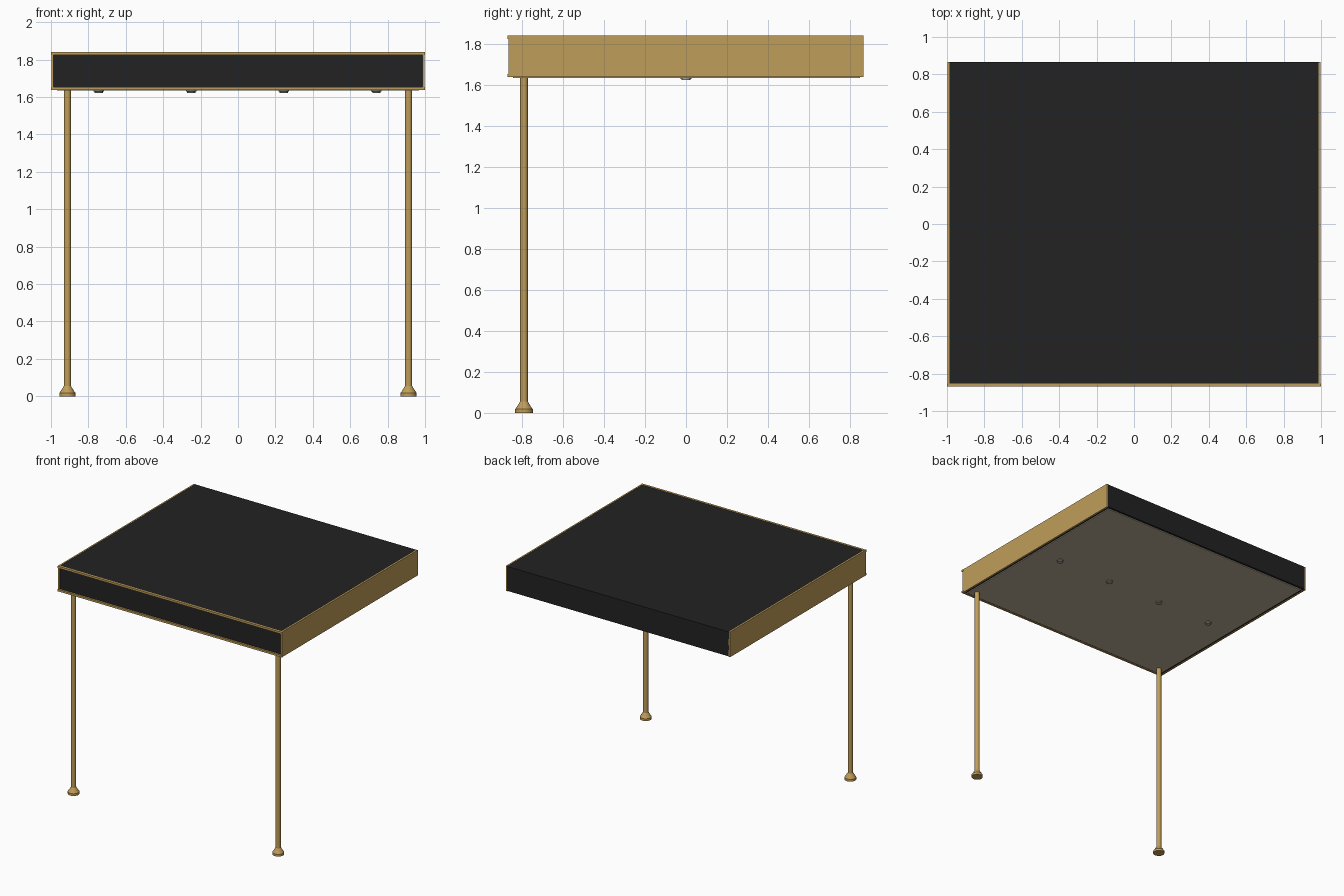
import bpy, bmesh, math

cube = bpy.data.objects.get("Cube")
if cube:
    bpy.data.objects.remove(cube, do_unlink=True)


def material(name, rgb):
    m = bpy.data.materials.new(name)
    m.use_nodes = True
    m.diffuse_color = (*rgb, 1)
    m.node_tree.nodes["Principled BSDF"].inputs["Base Color"].default_value = (*rgb, 1)
    return m


GOLD = material("brass gold", (0.53, 0.34, 0.10))
BLACK = material("charcoal black", (0.016, 0.016, 0.016))
BEIGE = material("soffit beige", (0.50, 0.43, 0.33))
GREY = material("fixture grey", (0.40, 0.36, 0.30))


def finish(name, bm, mat):
    mesh = bpy.data.meshes.new(name)
    bmesh.ops.recalc_face_normals(bm, faces=bm.faces)
    bm.to_mesh(mesh)
    bm.free()
    mesh.materials.append(mat)
    obj = bpy.data.objects.new(name, mesh)
    bpy.context.collection.objects.link(obj)
    return obj


def box(name, lo, hi, mat):
    bm = bmesh.new()
    bmesh.ops.create_cube(bm, size=1)
    for v in bm.verts:
        v.co = [lo[i] + (v.co[i] + 0.5) * (hi[i] - lo[i]) for i in range(3)]
    return finish(name, bm, mat)


def lathe(name, profile, location, mat, sides=24):
    bm = bmesh.new()
    verts = [bm.verts.new((r, 0, z)) for r, z in profile]
    edges = [bm.edges.new(pair) for pair in zip(verts, verts[1:])]
    bmesh.ops.spin(bm, geom=verts + edges, cent=(0, 0, 0), axis=(0, 0, 1),
                   angle=math.tau, steps=sides)
    bmesh.ops.remove_doubles(bm, verts=bm.verts, dist=0.0001)
    obj = finish(name, bm, mat)
    obj.location = location
    bpy.ops.object.select_all(action='DESELECT')
    obj.select_set(True)
    bpy.context.view_layer.objects.active = obj
    bpy.ops.object.shade_smooth_by_angle(angle=math.radians(30))
    return obj


TOP, BOTTOM = 1.84, 1.637
DEPTH = 0.865

# Canopy box and its underside
box("canopy_roof", (-0.988, -0.855, BOTTOM + 0.004), (0.988, DEPTH, TOP - 0.002), BLACK)
box("soffit", (-0.968, -0.843, BOTTOM - 0.003), (0.968, 0.848, BOTTOM + 0.01), BEIGE)

# Gold side panels and front corner trims
for side, s in (("left", 1), ("right", -1)):
    xs = sorted((s * 0.986, s * 0.998))
    box(side + "_side_panel", (xs[0], -DEPTH, BOTTOM), (xs[1], DEPTH, TOP), GOLD)

# Gold front rails along the top and bottom of the fascia
box("front_top_rail", (-1, -0.87, TOP - 0.016), (1, -0.853, TOP), GOLD)
box("front_bottom_rail", (-1, -0.87, BOTTOM), (1, -0.853, BOTTOM + 0.016), GOLD)

# Front legs with flared feet
LEG = [(0, 0), (0.043, 0), (0.043, 0.018), (0.037, 0.026), (0.022, 0.05),
       (0.019, 0.055), (0.019, BOTTOM), (0, BOTTOM)]
for side, s in (("left", 1), ("right", -1)):
    lathe(side + "_leg", LEG, (s * 0.912, -0.79, 0), GOLD)

# Row of small downlights
LAMP = [(0, -0.012), (0.022, -0.012), (0.022, -0.006), (0.028, -0.005), (0.028, 0.002), (0, 0.002)]
for i in range(4):
    lathe(f"downlight_{i + 1}", LAMP, (-0.745 + i * 0.495, 0, BOTTOM - 0.003), GREY, 16)
